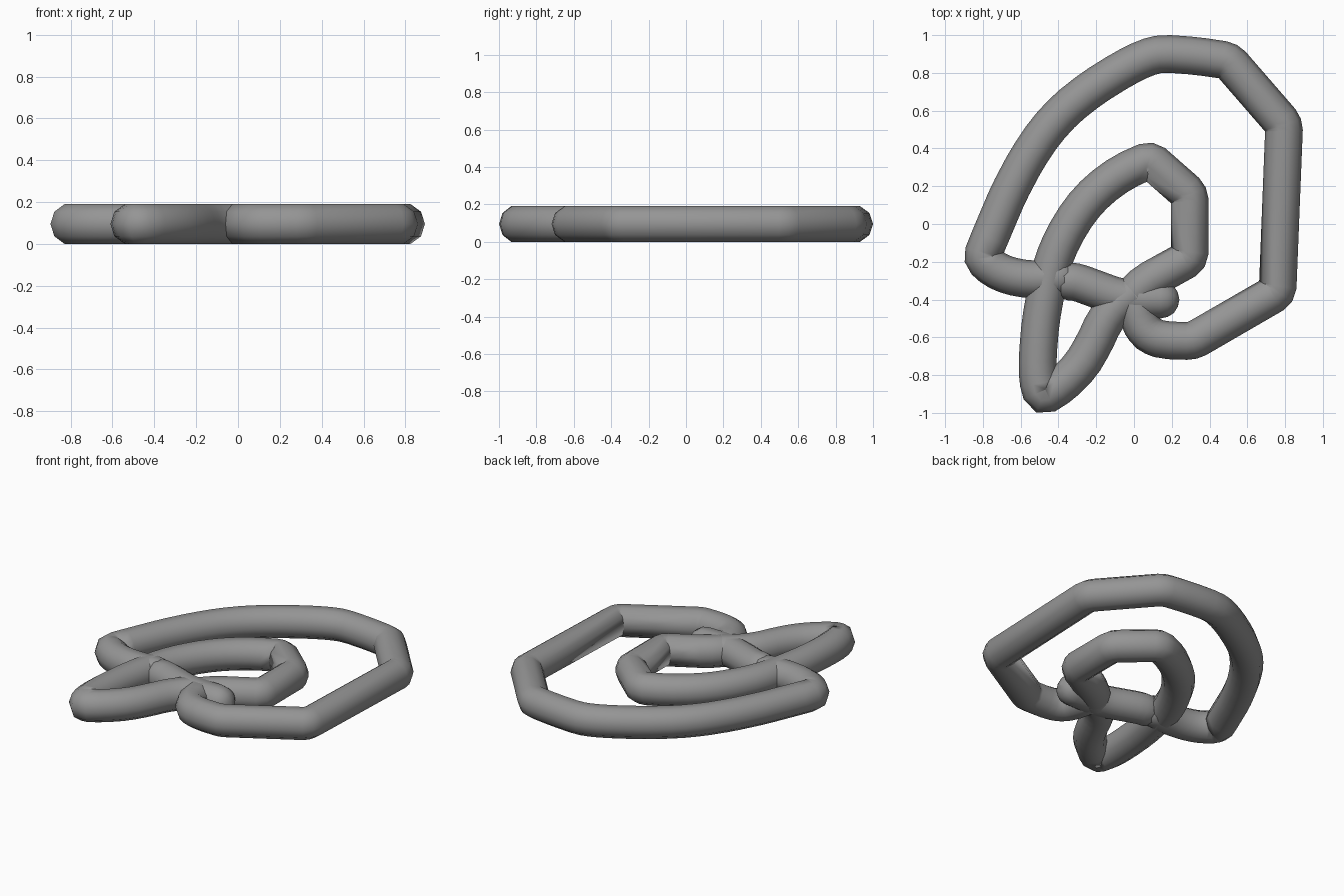
import bpy
from mathutils import Vector

if "Cube" in bpy.data.objects:
    bpy.data.objects.remove(bpy.data.objects["Cube"])

R = 0.1            # tube radius, ten-sided section
Z = 0.0951         # centre height, section lies on a flat side

grey = bpy.data.materials.new("dark_grey")
grey.diffuse_color = (0.3, 0.3, 0.3, 1)
grey.use_nodes = True
grey.node_tree.nodes["Principled BSDF"].inputs["Base Color"].default_value = grey.diffuse_color


def fillet(pts, d=0.032):
    """Round sharp bends with a short arc, soften gentle ones by corner cutting."""
    out = []
    for i, p in enumerate(pts):
        v = Vector((p[0], p[1], Z))
        if 0 < i < len(pts) - 1:
            a = Vector((*pts[i - 1], Z)) - v
            b = Vector((*pts[i + 1], Z)) - v
            if a.angle(b) < 2.65:
                p0 = v + a.normalized() * min(d, a.length * .4)
                p2 = v + b.normalized() * min(d, b.length * .4)
                out += [p0, (p0 + 2 * v + p2) / 4, p2]
            else:
                out += [v + a.normalized() * min(.04, a.length * .25),
                        v + b.normalized() * min(.04, b.length * .25)]
            continue
        out.append(v)
    return out


def tube(name, pts):
    path = fillet(pts)
    # rounded tips: extra points with shrinking radius
    s = (path[0] - path[1]).normalized()
    e = (path[-1] - path[-2]).normalized()
    tip = [(1.0, 0.02), (.92, .38), (.71, .71), (.38, .92)]
    rows = [(path[0] + s * R * t, r) for t, r in tip]
    rows += [(p, 1.0) for p in path]
    rows += [(path[-1] + e * R * t, r) for t, r in reversed(tip)]
    cu = bpy.data.curves.new(name, 'CURVE')
    cu.dimensions = '3D'
    cu.twist_mode = 'Z_UP'
    cu.bevel_depth = R
    cu.bevel_resolution = 3
    cu.use_fill_caps = True
    cu.materials.append(grey)
    sp = cu.splines.new('POLY')
    sp.points.add(len(rows) - 1)
    for q, (p, r) in zip(sp.points, rows):
        q.co = (*p, 1)
        q.radius = r
    sp.use_smooth = True
    ob = bpy.data.objects.new(name, cu)
    bpy.context.collection.objects.link(ob)
    return ob


# large outer loop, ending at the crossing
tube("outer_loop", [
    (-0.40, -0.285), (-0.46, -0.292), (-0.56, -0.293), (-0.66, -0.275),
    (-0.74, -0.24), (-0.808, -0.18), (-0.75, -0.04), (-0.665, 0.16),
    (-0.57, 0.34), (-0.47, 0.49), (-0.36, 0.61), (-0.22, 0.72),
    (-0.06, 0.82), (0.06, 0.88), (0.15, 0.903), (0.33, 0.89),
    (0.50, 0.865), (0.795, 0.525), (0.76, -0.36), (0.31, -0.62),
    (0.15, -0.615), (0.075, -0.585), (0.03, -0.52), (0.0, -0.40)])

# small inner loop with the pointed tail
tube("inner_loop", [
    (0.0, -0.37), (0.06, -0.31), (0.295, -0.18), (0.295, 0.155),
    (0.085, 0.34), (-0.06, 0.275), (-0.19, 0.18), (-0.29, 0.07),
    (-0.375, -0.07), (-0.43, -0.20), (-0.465, -0.35), (-0.495, -0.52),
    (-0.51, -0.70), (-0.51, -0.82), (-0.485, -0.918), (-0.38, -0.85),
    (-0.28, -0.75), (-0.21, -0.63), (-0.16, -0.52), (-0.09, -0.43),
    (0.0, -0.37)])

# short bar joining the crossings
tube("cross_bar", [
    (-0.34, -0.305), (-0.30, -0.308), (-0.20, -0.345), (-0.09, -0.385),
    (0.02, -0.40), (0.14, -0.40)])
